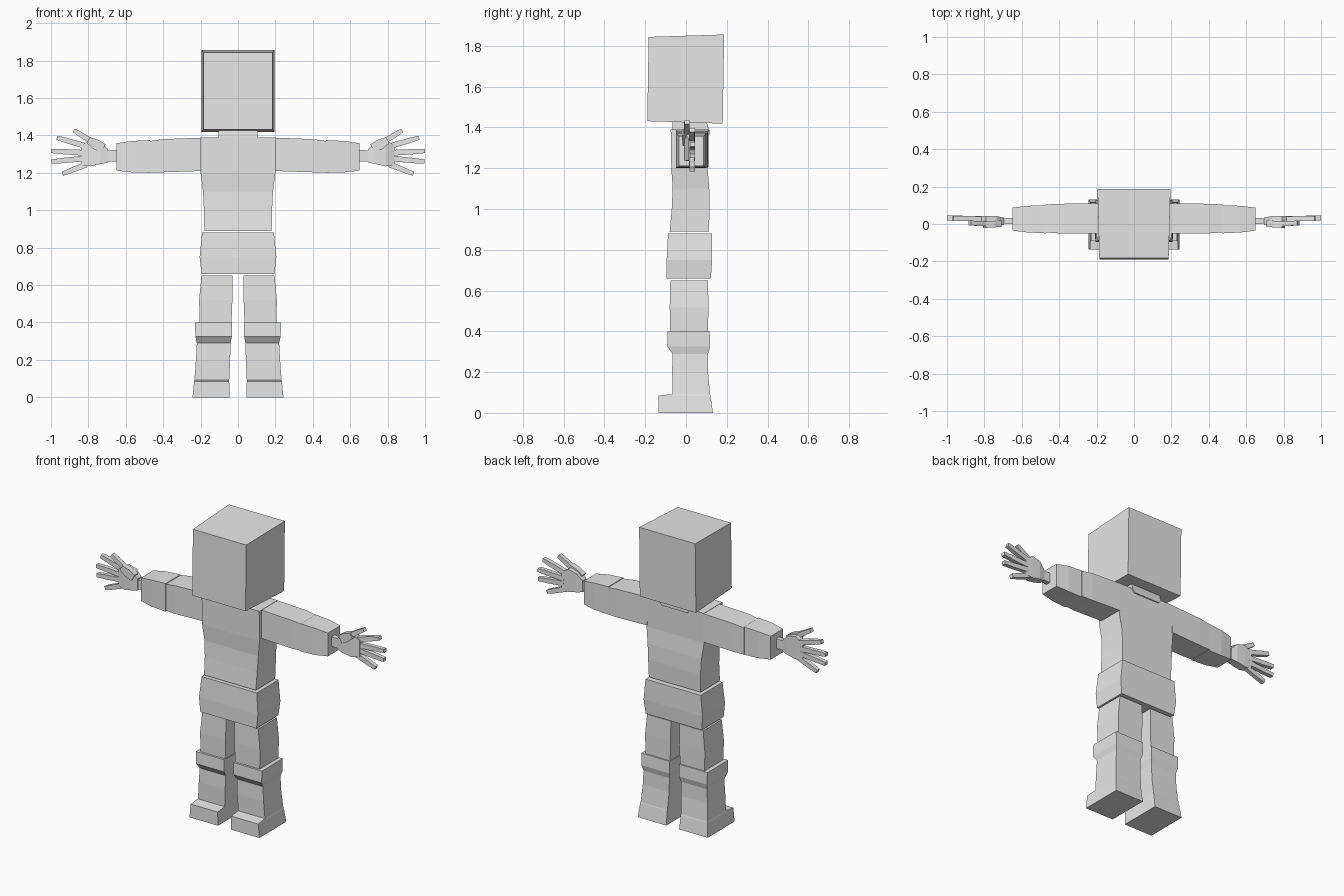
import bpy
import bmesh
from mathutils import Vector

cube = bpy.data.objects.get("Cube")
if cube:
    bpy.data.objects.remove(cube, do_unlink=True)

grey = bpy.data.materials.new("plain grey")
grey.use_nodes = True
grey.diffuse_color = (0.8, 0.8, 0.8, 1)
grey.node_tree.nodes["Principled BSDF"].inputs["Base Color"].default_value = (0.8, 0.8, 0.8, 1)


def skin(bm, rings):
    """Join a row of four-cornered rings into a closed block."""
    loops = [[bm.verts.new(corner) for corner in ring] for ring in rings]
    for low, high in zip(loops, loops[1:]):
        for i in range(4):
            j = (i + 1) % 4
            bm.faces.new((low[i], low[j], high[j], high[i]))
    bm.faces.new(loops[0][::-1])
    bm.faces.new(loops[-1])


def finish(name, bm):
    bmesh.ops.recalc_face_normals(bm, faces=bm.faces[:])
    mesh = bpy.data.meshes.new(name)
    bm.to_mesh(mesh)
    bm.free()
    mesh.materials.append(grey)
    obj = bpy.data.objects.new(name, mesh)
    bpy.context.collection.objects.link(obj)
    return obj


def block(name, sections, axis="z", side=1):
    """Loft rectangles (position, u low, u high, v low, v high) along an axis."""
    rings = []
    for t, u0, u1, v0, v1 in sections:
        corners = [(u0, v0), (u1, v0), (u1, v1), (u0, v1)]
        if axis == "z":
            rings.append([(side * u, v, t) for u, v in corners])
        else:
            rings.append([(side * t, u, v) for u, v in corners])
    bm = bmesh.new()
    skin(bm, rings)
    return finish(name, bm)


def bar(name, start, end, widths, depth, side):
    """Square-sided digit between two points, one width per joint."""
    start, end = Vector(start), Vector(end)
    across = (end - start).cross(Vector((0, 1, 0))).normalized()
    rings = []
    for k, width in enumerate(widths):
        centre = start.lerp(end, k / (len(widths) - 1))
        ring = []
        for a, d in ((-1, -1), (1, -1), (1, 1), (-1, 1)):
            point = centre + across * a * width / 2 + Vector((0, d * depth / 2, 0))
            ring.append((point.x * side, point.y, point.z))
        rings.append(ring)
    bm = bmesh.new()
    skin(bm, rings)
    return finish(name, bm)


# Head: a slightly tilted cube, narrower towards the face
head = block("head", [(1.425, -.195, .195, -.19, .18),
                      (1.85, -.195, .195, -.183, .187)])
for vert in head.data.vertices:
    high = vert.co.z > 1.6
    front = vert.co.y < 0
    if front:
        vert.co.x *= .95
    vert.co.z += .006 * (1 if high != front else -1)

# Neck, body and hips
block("neck", [(1.365, -.09, .09, -.065, .115), (1.385, -.105, .105, -.068, .115),
               (1.43, -.105, .105, -.065, .1)])
block("torso", [(.89, -.18, .18, -.08, .112), (1.0, -.182, .182, -.07, .116),
                (1.1, -.187, .187, -.065, .114), (1.2, -.2, .2, -.072, .106),
                (1.39, -.2, .2, -.075, .108)])
block("hips", [(.66, -.195, .195, -.095, .122), (.75, -.205, .205, -.095, .128),
               (.88, -.192, .192, -.088, .128)])

digits = {
    "index_finger": ((.82, .028, 1.345), (.968, .03, 1.388)),
    "middle_finger": ((.82, .03, 1.307), (1.0, .032, 1.317)),
    "ring_finger": ((.82, .03, 1.277), (.998, .032, 1.26)),
    "little_finger": ((.81, .028, 1.245), (.938, .03, 1.195)),
    "thumb": ((.76, .0, 1.355), (.878, .005, 1.427)),
}

for label, side in (("left", 1), ("right", -1)):
    # Legs, each lower leg with a knee pad and a foot step
    block(label + "_thigh", [(.4, .035, .205, -.077, .108), (.52, .03, .208, -.08, .11),
                             (.65, .03, .195, -.077, .108)], side=side)
    block(label + "_lower_leg", [
        (0, .045, .243, -.135, .132), (.085, .047, .235, -.135, .12),
        (.092, .047, .233, -.065, .118), (.2, .042, .225, -.068, .108),
        (.29, .04, .22, -.066, .108), (.325, .033, .228, -.092, .118),
        (.4, .033, .23, -.09, .116)], side=side)

    # Arms
    block(label + "_upper_arm", [(.195, -.05, .11, 1.21, 1.388), (.4, -.05, .108, 1.203, 1.38),
                                 (.475, -.045, .104, 1.203, 1.37)], "x", side)
    block(label + "_forearm", [(.47, -.05, .1, 1.2, 1.375), (.57, -.045, .097, 1.203, 1.37),
                               (.65, -.035, .087, 1.212, 1.358)], "x", side)

    # Hands
    block(label + "_wrist", [(.64, .0, .032, 1.26, 1.322), (.71, .002, .03, 1.262, 1.32)], "x", side)
    block(label + "_palm", [(.695, -.004, .034, 1.255, 1.326), (.735, -.01, .042, 1.247, 1.365),
                            (.79, -.006, .043, 1.235, 1.378), (.838, .012, .042, 1.24, 1.345)],
          "x", side)
    bar(label + "_thumb_pad", (.72, .002, 1.33), (.8, -.003, 1.375), (.05, .055, .035), .035, side)
    for digit, (start, end) in digits.items():
        bar(label + "_" + digit, start, end, (.031, .029, .028, .022), .026, side)
